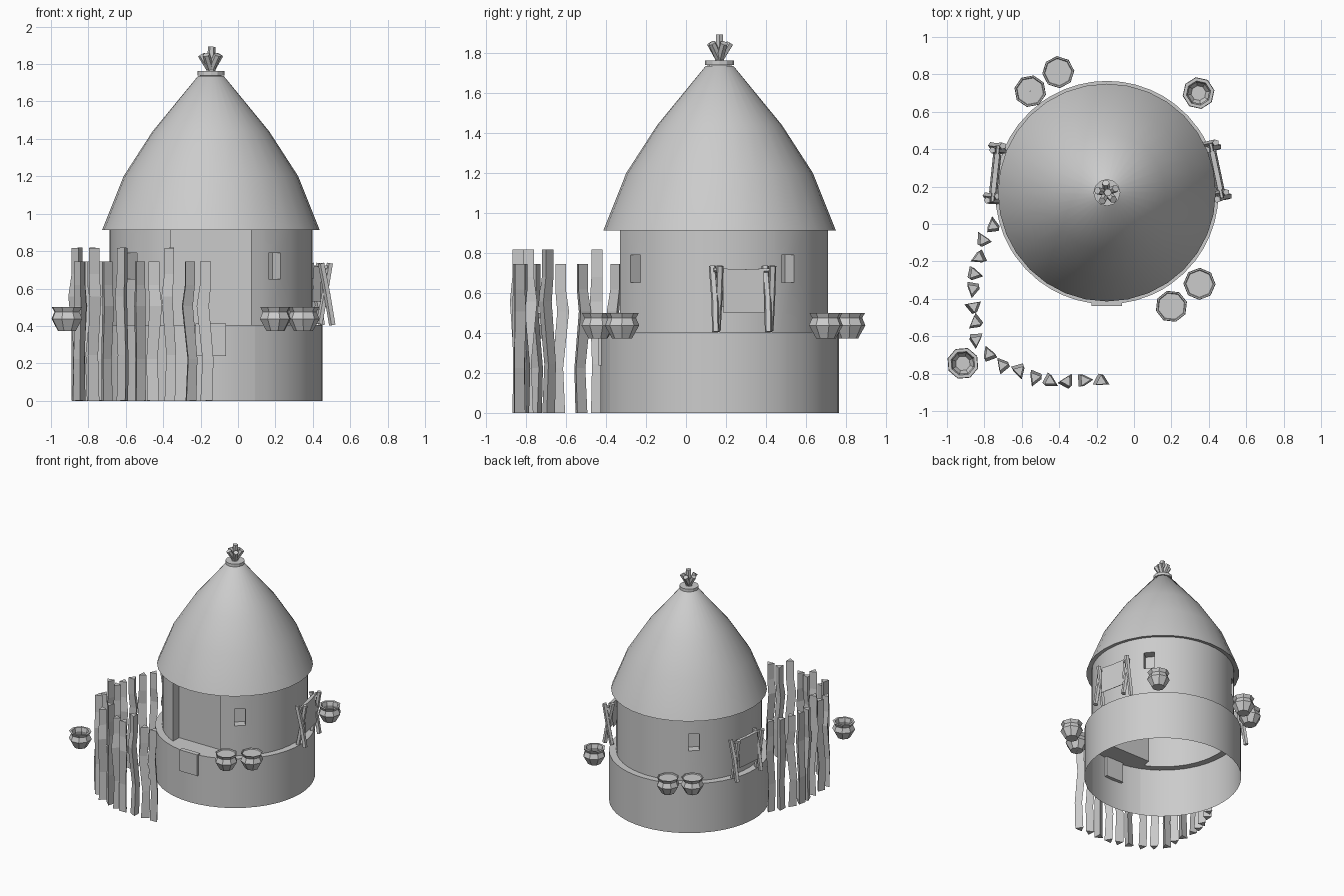
import bpy, bmesh, random
from math import sin, cos, pi, radians, atan2, degrees
from mathutils import Vector

if "Cube" in bpy.data.objects:
    bpy.data.objects.remove(bpy.data.objects["Cube"])
random.seed(4)
CX, CY = -0.145, 0.168          # hut centre


def make(name, verts, faces, smooth=None, recalc=True):
    me = bpy.data.meshes.new(name)
    me.from_pydata([tuple(v) for v in verts], [], faces)
    bm = bmesh.new()
    bm.from_mesh(me)
    if recalc:
        bmesh.ops.recalc_face_normals(bm, faces=bm.faces)
    bm.to_mesh(me)
    bm.free()
    ob = bpy.data.objects.new(name, me)
    bpy.context.collection.objects.link(ob)
    if smooth:
        bpy.ops.object.select_all(action='DESELECT')
        ob.select_set(True)
        bpy.context.view_layer.objects.active = ob
        bpy.ops.object.shade_smooth_by_angle(angle=radians(smooth))
    return ob


def lathe(name, profile, n, at, smooth=None, turn=0.0, cap=False):
    verts, faces = [], []
    for r, z in profile:
        for i in range(n):
            a = turn + 2 * pi * i / n
            verts.append((at[0] + r * cos(a), at[1] + r * sin(a), z))
    for k in range(len(profile) - 1):
        for i in range(n):
            j = (i + 1) % n
            faces.append((k*n + i, k*n + j, (k+1)*n + j, (k+1)*n + i))
    if cap:
        faces.append(tuple(range(n))[::-1])
        faces.append(tuple((len(profile) - 1) * n + i for i in range(n)))
    return make(name, verts, faces, smooth)


def stick(name, pts, radii, n, turn=0.0):
    pts = [Vector(p) for p in pts]
    d = (pts[-1] - pts[0]).normalized()
    u = d.cross(Vector((0, 1, 0.01))).normalized()
    v = d.cross(u)
    verts, faces = [], []
    for p, r in zip(pts, radii):
        for i in range(n):
            a = turn + 2 * pi * i / n
            verts.append(p + u * r * cos(a) + v * r * sin(a))
    for k in range(len(pts) - 1):
        for i in range(n):
            j = (i + 1) % n
            faces.append((k*n + i, k*n + j, (k+1)*n + j, (k+1)*n + i))
    faces += [tuple(range(n))[::-1], tuple((len(pts) - 1) * n + i for i in range(n))]
    return make(name, verts, faces)


# upper wall outline: circle with a recessed flat doorway at the front
R, DOOR_W, DOOR_Y = 0.543, 0.215, -0.42
door_a = degrees(atan2(-(R*R - DOOR_W**2) ** 0.5, DOOR_W))       # right jamb angle
WIN = [-51, 39, 129, 219]
HALF = 4.3
start, end = door_a, 180 - door_a
angles = [start, end]
for w in WIN:
    angles += [w - HALF, w + HALF]
for i in range(-8, 33):
    a = i * 7.5
    if start + 3 < a < end - 3 and all(abs(a - w) > HALF + 2 for w in WIN):
        angles.append(a)
angles.sort()
outline = [(R * cos(radians(a)), R * sin(radians(a)), a) for a in angles]
door_n = 6
for i in range(door_n + 1):
    t = i / door_n
    outline.append((-DOOR_W + 2*DOOR_W*t, DOOR_Y, end + (360 + start - end) * t))

rows = [0.405, 0.652, 0.79, 0.925]
n = len(outline)
verts = [(CX + x, CY + y, z) for z in rows for x, y, a in outline]
faces = []
for k in range(3):
    for i in range(n):
        j = (i + 1) % n
        q = (k*n + i, k*n + j, (k+1)*n + j, (k+1)*n + i)
        mid = (outline[i][2] + outline[j][2]) / 2
        hit = [w for w in WIN if abs(mid - w) < 0.5]
        if k == 1 and i < len(angles) - 1 and hit:
            # sunken window pocket
            w = radians(hit[0])
            b = len(verts)
            for c in q:
                x, y, z = verts[c]
                verts.append((x - 0.07 * cos(w), y - 0.07 * sin(w), z))
            for e in range(4):
                f = (e + 1) % 4
                faces.append((q[e], q[f], b + f, b + e))
            faces.append((b, b + 1, b + 2, b + 3))
        else:
            faces.append(q)
make("hut_wall", verts, faces, 30)

# base drum with a ledge that follows the wall outline
RB = 0.597
verts = []
for x, y, a in outline:
    c, s = RB * cos(radians(a)), RB * sin(radians(a))
    verts += [(CX + c, CY + s, 0), (CX + c, CY + s, 0.405), (CX + x, CY + y, 0.405)]
faces = []
for i in range(n):
    j = (i + 1) % n
    if abs(outline[i][2] - outline[j][2]) % 360 > 0.01:
        faces += [(3*i, 3*j, 3*j + 1, 3*i + 1), (3*i + 1, 3*j + 1, 3*j + 2, 3*i + 2)]
    else:
        faces.append((3*i + 1, 3*j + 2, 3*i + 2))
make("hut_base", verts, faces, 30, recalc=False)

# thatched roof, binding ring and bundle of sticks on top
lathe("roof", [(0.53, 0.925), (0.582, 0.912), (0.467, 1.2), (0.312, 1.44), (0.07, 1.735), (0.0005, 1.75)],
      32, (CX, CY), 40)
lathe("roof_ring", [(0.055, 1.74), (0.072, 1.74), (0.072, 1.763), (0.045, 1.763)], 12, (CX, CY), cap=True)
for i in range(5):
    a = radians(25 + 72 * i)
    c, s = cos(a), sin(a)
    stick("roof_stick", [(CX - 0.02*c, CY - 0.02*s, 1.735), (CX + 0.052*c, CY + 0.052*s, 1.85)],
          [0.02, 0.02], 6)
stick("roof_stick_middle", [(CX, CY, 1.74), (CX + 0.005, CY, 1.893)], [0.021, 0.021], 6)

# step panel below the doorway
x0, x1, y0, y1, z0, z1 = -0.228, -0.065, -0.438, -0.4, 0.238, 0.412
make("door_step", [(x, y, z) for x in (x0, x1) for y in (y0, y1) for z in (z0, z1)],
     [(0, 1, 3, 2), (4, 6, 7, 5), (0, 4, 5, 1), (2, 3, 7, 6), (0, 2, 6, 4), (1, 5, 7, 3)])

# fence of kinked three-sided stakes
TALL, SHORT = 0.818, 0.745
fence = [(-.755, -.01, 0), (-.805, -.085, 0), (-.83, -.18, 0), (-.855, -.265, 0), (-.862, -.345, 0),
         (-.858, -.44, 1), (-.848, -.525, 0), (-.845, -.62, 0), (-.775, -.695, 1), (-.705, -.755, 0),
         (-.615, -.785, 1), (-.53, -.82, 0), (-.45, -.838, 0), (-.36, -.84, 1), (-.265, -.835, 0),
         (-.175, -.84, 0)]
for x, y, tall in fence:
    h = TALL if tall else SHORT
    a = random.uniform(0, 2 * pi)
    kx, ky = 0.014 * cos(a), 0.014 * sin(a)
    stick("fence_stake", [(x - kx*.4, y - ky*.4, 0), (x - kx, y - ky, 0.3*h), (x + kx, y + ky, 0.68*h),
                          (x, y, 0.83*h), (x, y, h)],
          [0.037, 0.034, 0.038, 0.034, 0.034], 3, random.uniform(0, 2 * pi))

# clay pots: open bowls and filled pots
for i, (x, y, full) in enumerate([(.345, .70, 0), (-.915, -.745, 0), (.35, -.32, 1), (.2, -.44, 1),
                                  (-.555, .71, 1), (-.405, .812, 1)]):
    prof = [(0.0005, .373), (0.05, .373), (0.086, .438), (0.07, .475), (0.084, .5)]
    if full:
        prof += [(0.076, .5), (0.072, .492), (0.0005, .492)]
    else:
        prof += [(0.066, .5), (0.058, .47), (0.066, .438), (0.04, .395), (0.0005, .395)]
    lathe("pot", prof, 8, (x, y), turn=radians(10 + 17 * i))


# drying racks on both sides: crossed sticks, a bar and a hanging cloth
def rack(side, cx, cy, ang):
    ca, sa = cos(radians(ang)), sin(radians(ang))

    def P(out, along, z):
        return (cx + out*ca - along*sa, cy + out*sa + along*ca, z)
    for t in (-0.135, 0.135):
        stick(side + "_rack_post", [P(0.036, t - 0.012, 0.405), P(0.008, t - 0.01, 0.57), P(-0.026, t - 0.016, 0.735)],
              [0.019] * 3, 5)
        stick(side + "_rack_brace", [P(-0.03, t + 0.01, 0.41), P(0.0, t + 0.012, 0.57), P(0.028, t + 0.012, 0.735)],
              [0.018] * 3, 5)
    stick(side + "_rack_bar", [P(0, -0.15, 0.715), P(0, 0, 0.708), P(0, 0.15, 0.715)], [0.011] * 3, 5)
    sheet = []
    for t in (-0.105, 0, 0.105):
        z = 0.722 - (0.004 if t == 0 else 0)
        sheet += [P(0.022, t, 0.5), P(0.013, t, z), P(-0.013, t, z), P(-0.022, t, 0.53)]
    make(side + "_rack_cloth", sheet,
         [(4*k + i, 4*k + 4 + i, 4*k + 5 + i, 4*k + 1 + i) for k in range(2) for i in range(3)])


rack("right", 0.44, 0.285, 12)
rack("left", -0.742, 0.27, 174)
